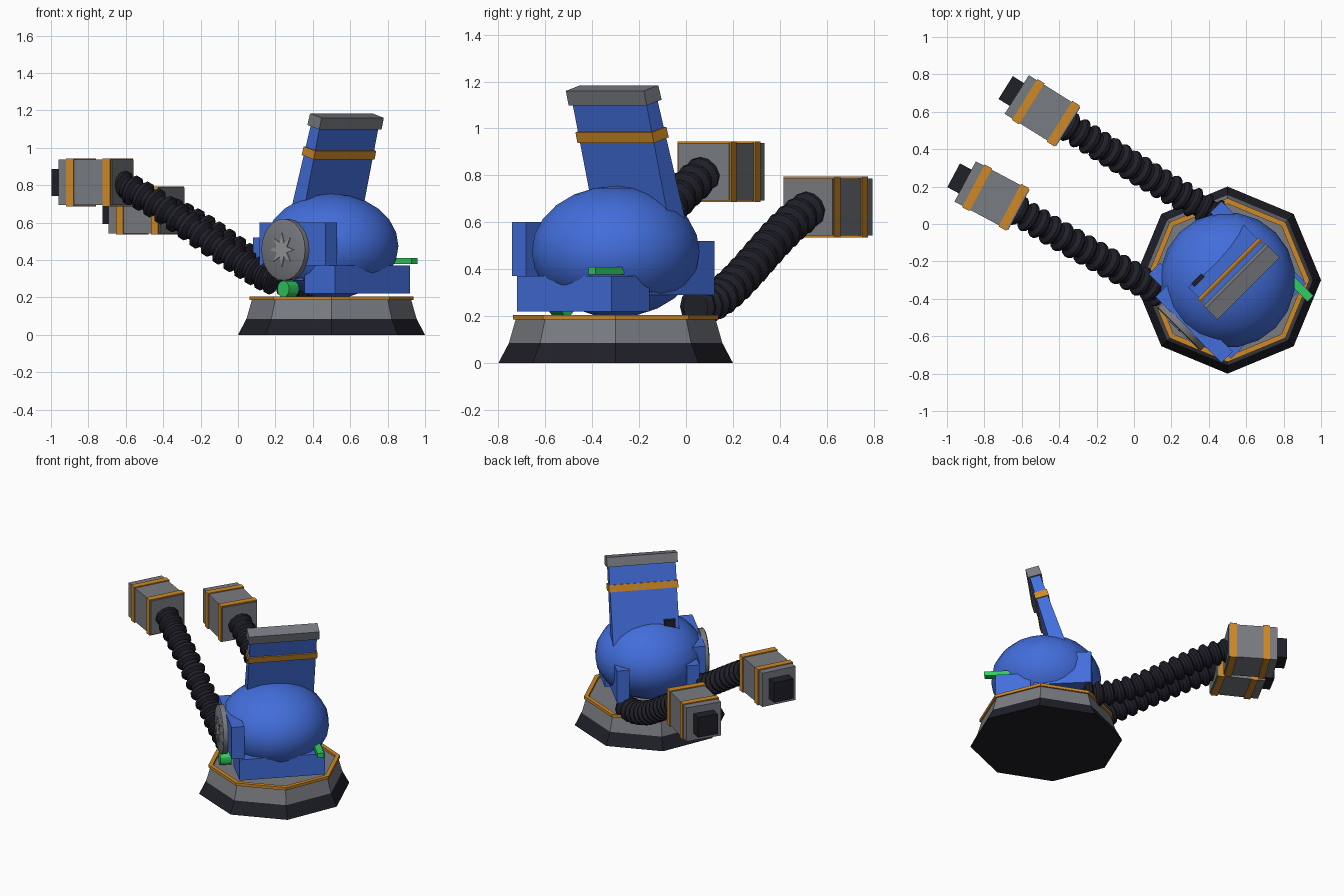
import bpy, bmesh, math
from mathutils import Vector, Matrix
from mathutils.geometry import interpolate_bezier

if "Cube" in bpy.data.objects:
    bpy.data.objects.remove(bpy.data.objects["Cube"])


def material(name, rgb):
    m = bpy.data.materials.new(name)
    m.use_nodes = True
    col = (*rgb, 1)
    m.diffuse_color = col
    m.node_tree.nodes["Principled BSDF"].inputs["Base Color"].default_value = col
    return m


BLUE = material("blue paint", (0.055, 0.155, 0.71))
GREY = material("grey metal", (0.19, 0.2, 0.22))
PALE = material("pale metal", (0.32, 0.33, 0.34))
DARK = material("dark rubber", (0.014, 0.014, 0.022))
ORANGE = material("orange trim", (0.62, 0.25, 0.02))
GREEN = material("green lamp", (0.03, 0.6, 0.12))

BASE = Matrix.Translation((0.5, -0.3, 0))
BODY = BASE @ Matrix.Rotation(math.radians(45), 4, 'Z')   # local x sideways, local +y forward
SIDEWAYS = Matrix.Rotation(math.radians(-90), 4, 'Y')     # turns +z to -x


def finish(name, bm, mat, matrix, smooth=None):
    bmesh.ops.recalc_face_normals(bm, faces=bm.faces)
    bm.transform(matrix)
    me = bpy.data.meshes.new(name)
    bm.to_mesh(me)
    bm.free()
    me.materials.append(mat)
    ob = bpy.data.objects.new(name, me)
    bpy.context.collection.objects.link(ob)
    if smooth:
        bpy.ops.object.select_all(action='DESELECT')
        ob.select_set(True)
        bpy.context.view_layer.objects.active = ob
        bpy.ops.object.shade_smooth_by_angle(angle=math.radians(smooth))
    return ob


def loft(name, rings, mat, matrix, smooth=None):
    """Skin a row of closed rings and cap both ends."""
    bm = bmesh.new()
    rows = [[bm.verts.new(p) for p in ring] for ring in rings]
    n = len(rows[0])
    for a, b in zip(rows, rows[1:]):
        for i in range(n):
            j = (i + 1) % n
            bm.faces.new((a[i], a[j], b[j], b[i]))
    bm.faces.new(rows[0])
    bm.faces.new(rows[-1])
    return finish(name, bm, mat, matrix, smooth)


def circle(r, z, n):
    return [(r * math.cos(math.tau * i / n), r * math.sin(math.tau * i / n), z) for i in range(n)]


def turned(name, profile, n, mat, matrix, smooth=None):
    return loft(name, [circle(r, z, n) for r, z in profile], mat, matrix, smooth)


def box(name, lo, hi, mat, matrix):
    rings = [[(lo[0], lo[1], z), (hi[0], lo[1], z), (hi[0], hi[1], z), (lo[0], hi[1], z)]
             for z in (lo[2], hi[2])]
    return loft(name, rings, mat, matrix)


# Octagonal base
turned("base_foot", [(0.5, 0), (0.455, 0.085)], 8, DARK, BASE)
turned("base_plinth", [(0.455, 0.085), (0.425, 0.19)], 8, GREY, BASE)
bm = bmesh.new()
loops = [[bm.verts.new(p) for p in circle(r, z, 8)]
         for r, z in ((0.438, 0.185), (0.438, 0.205), (0.408, 0.205), (0.408, 0.185))]
for a, b in zip(loops, loops[1:] + loops[:1]):
    for i in range(8):
        bm.faces.new((a[i], a[i - 1], b[i - 1], b[i]))
finish("base_trim_ring", bm, ORANGE, BASE)

# Rounded body
bm = bmesh.new()
bmesh.ops.create_uvsphere(bm, u_segments=20, v_segments=12, radius=1)
finish("body_dome", bm, BLUE,
       BODY @ Matrix.Translation((0, 0, 0.475)) @ Matrix.Diagonal((0.362, 0.362, 0.28, 1)), 40)

# Body blocks
box("rear_block", (-0.285, -0.31, 0.22), (0.285, -0.08, 0.37), BLUE, BODY)
for side, name in ((-1, "right"), (1, "left")):
    x0, x1 = sorted((side * 0.19, side * 0.275))
    box(name + "_shoulder_block", (x0, -0.06, 0.29), (x1, 0.32, 0.52), BLUE, BODY)
box("disc_mount", (-0.335, -0.29, 0.37), (-0.25, 0.21, 0.6), BLUE, BODY)


# Leaning, tapered back tower
def tower_ring(z, grow):
    front = -0.015 + 0.33 * (1.1 - z) + grow
    back = -0.08 + 0.27 * (1.1 - z) - grow
    x0, x1 = -0.175 - grow, 0.27 + grow
    return [(x0, back, z - 0.012), (x1, back, z - 0.012),
            (x1, front, z + 0.012), (x0, front, z + 0.012)]


for name, z0, z1, grow, mat in (("back_tower", 0.45, 1.12, 0, BLUE),
                                ("tower_band", 0.95, 0.995, 0.008, ORANGE),
                                ("tower_cap", 1.11, 1.172, 0.013, GREY)):
    loft(name, [tower_ring(z0, grow), tower_ring(z1, grow)], mat, BODY)
box("sensor_block", (-0.15, 0.075, 0.7), (-0.075, 0.125, 0.765), DARK, BODY)

# Side disc with a star plate
DISC = BODY @ Matrix.Translation((-0.33, 0, 0.455)) @ SIDEWAYS
turned("side_disc", [(0.165, 0), (0.165, 0.035), (0.15, 0.042)], 24, GREY, DISC, 30)
star = []
for i in range(16):
    r, a = (0.09, 0.04)[i % 2], math.tau * i / 16
    star.append((r * math.cos(a), r * math.sin(a)))
loft("disc_star", [[(x, y, z) for x, y in star] for z in (0.04, 0.047)], PALE, DISC)

# Green lamps
turned("round_lamp", [(0.045, -0.06), (0.045, 0.015)], 12, GREEN,
       BODY @ Matrix.Translation((-0.35, 0, 0.245)) @ SIDEWAYS, 30)
box("bar_lamp", (0.22, -0.385, 0.378), (0.265, -0.215, 0.41), GREEN, BODY)


# Ribbed arms: a tube whose radius steps in and out along a curve
def ribbed_arm(name, ctrl, ribs=15):
    steps = (0.06, 0.083, 0.083, 0.06)
    pts = interpolate_bezier(*[Vector(c) for c in ctrl], ribs * len(steps) + 1)
    rings = []
    for i, p in enumerate(pts):
        t = (pts[min(i + 1, len(pts) - 1)] - pts[max(i - 1, 0)]).normalized()
        s = t.cross(Vector((0, 0, 1))).normalized()
        up = s.cross(t)
        rings.append([p + s * x + up * y for x, y, _ in circle(steps[i % len(steps)], 0, 12)])
    loft(name, rings, DARK, Matrix(), 35)


ribbed_arm("right_arm", ((0.2, -0.4, 0.29), (0, -0.28, 0.36), (-0.4, -0.07, 0.72), (-0.65, 0.09, 0.81)))
ribbed_arm("left_arm", ((0.46, 0.04, 0.24), (0.15, 0.2, 0.24), (-0.1, 0.37, 0.58), (-0.38, 0.54, 0.66)))


# Block hands with two bands and a dark tip; local +x points outward
def hand(name, centre, angle):
    m = Matrix.Translation(centre) @ Matrix.Rotation(math.radians(angle), 4, 'Z')

    def part(label, x0, x1, half, mat):
        box(name + label, (x0, -half, -half), (x1, half, half), mat, m)
    part("_block", -0.16, 0.165, 0.122, GREY)
    part("_inner_band", -0.152, -0.105, 0.129, ORANGE)
    part("_outer_band", 0.07, 0.115, 0.129, ORANGE)
    part("_tip", 0.1, 0.235, 0.072, DARK)


hand("right_hand", (-0.757, 0.15, 0.815), 152)
hand("left_hand", (-0.487, 0.605, 0.665), 148)
